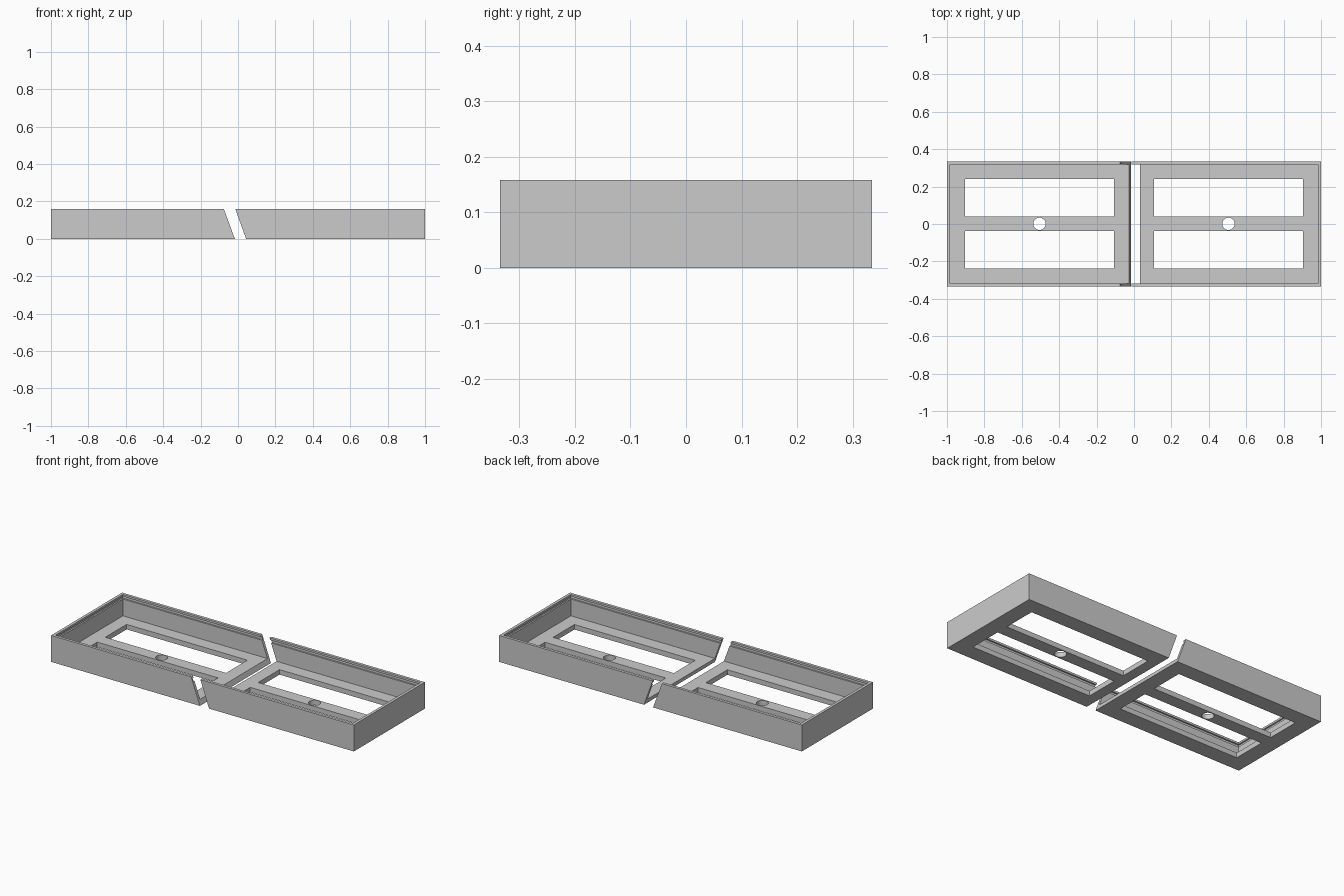
import bpy, bmesh, math

if "Cube" in bpy.data.objects:
    bpy.data.objects.remove(bpy.data.objects["Cube"])

H = 0.158        # tray height
W = 0.335        # half width
FLOOR = 0.03     # floor thickness
WALL = 0.017     # wall thickness
GROOVE = 0.009   # depth of the lid groove

grey = bpy.data.materials.new("plain_grey")
grey.diffuse_color = (0.6, 0.6, 0.6, 1)
grey.use_nodes = True
grey.node_tree.nodes["Principled BSDF"].inputs["Base Color"].default_value = grey.diffuse_color


def prism(name, profile, y0, y1):
    """Extrude an x-z profile along y."""
    bm = bmesh.new()
    face = bm.faces.new([bm.verts.new((x, y0, z)) for x, z in profile])
    ext = bmesh.ops.extrude_face_region(bm, geom=[face])
    verts = [g for g in ext["geom"] if isinstance(g, bmesh.types.BMVert)]
    bmesh.ops.translate(bm, verts=verts, vec=(0, y1 - y0, 0))
    bmesh.ops.recalc_face_normals(bm, faces=bm.faces)
    mesh = bpy.data.meshes.new(name)
    bm.to_mesh(mesh)
    bm.free()
    obj = bpy.data.objects.new(name, mesh)
    bpy.context.collection.objects.link(obj)
    mesh.materials.append(grey)
    return obj


def box(name, x0, x1, y0, y1, z0, z1):
    return prism(name, [(x0, z0), (x1, z0), (x1, z1), (x0, z1)], y0, y1)


def cut(obj, cutter):
    """Subtract the cutter and remove it."""
    mod = obj.modifiers.new("cut", 'BOOLEAN')
    mod.operation = 'DIFFERENCE'
    mod.solver = 'EXACT'
    mod.object = cutter
    bpy.context.view_layer.objects.active = obj
    bpy.ops.object.modifier_apply(modifier=mod.name)
    bpy.data.objects.remove(cutter)


def tray(name, side, profile):
    """Tray with one slanted open end; side is -1 (left) or 1 (right)."""
    obj = prism(name, profile, -W, W)

    def inner(inset, z0, z1):
        x0, x1 = sorted((side * (1 - inset), -side * 0.3))
        cut(obj, box("cutter", x0, x1, -W + inset, W - inset, z0, z1))

    inner(WALL, FLOOR, H + 0.1)              # cavity
    inner(WALL - GROOVE, 0.130, 0.146)       # lid groove under the rim

    # two floor windows with a bar between them
    x0, x1 = sorted((side * 0.106, side * 0.904))
    for y0, y1 in ((-0.238, -0.037), (0.039, 0.24)):
        cut(obj, box("cutter", x0, x1, y0, y1, -0.1, 0.08))

    # round hole in the bar
    bpy.ops.mesh.primitive_cylinder_add(vertices=48, radius=0.033, depth=0.2,
                                        location=(side * 0.505, 0.001, 0))
    hole = bpy.context.object
    hole.data.materials.append(grey)
    cut(obj, hole)

    bpy.ops.object.select_all(action='DESELECT')
    obj.select_set(True)
    bpy.context.view_layer.objects.active = obj
    bpy.ops.object.shade_smooth_by_angle(angle=math.radians(30))


tray("left_tray", -1, [(-1, 0), (-0.017, 0), (-0.075, H), (-1, H)])
tray("right_tray", 1, [(0.043, 0), (1, 0), (1, H), (-0.014, H)])
